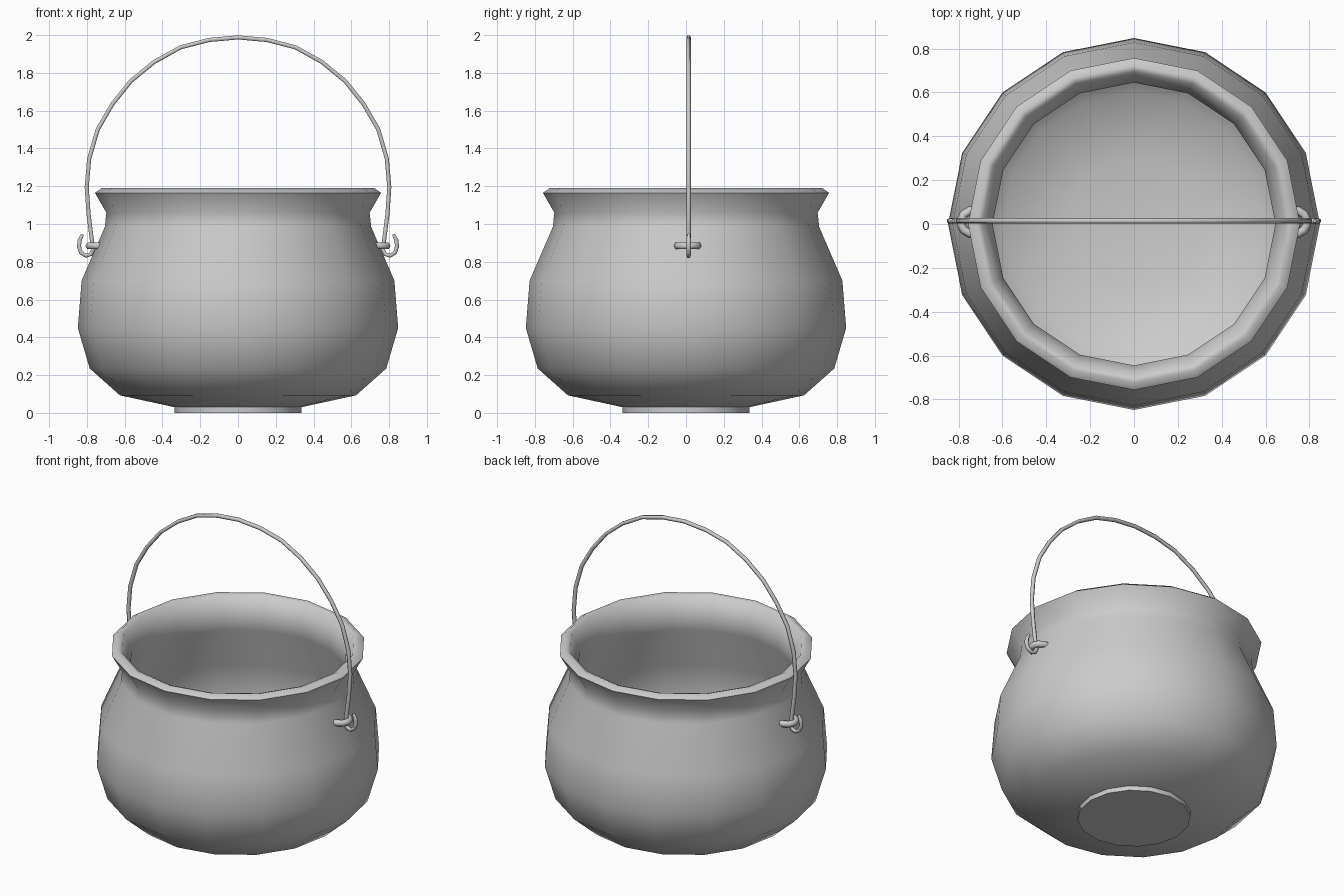
import bpy, bmesh, math

if "Cube" in bpy.data.objects:
    bpy.data.objects.remove(bpy.data.objects["Cube"])

SIDES = 16


def finish(obj, angle):
    bpy.ops.object.select_all(action='DESELECT')
    obj.select_set(True)
    bpy.context.view_layer.objects.active = obj
    bpy.ops.object.shade_smooth_by_angle(angle=math.radians(angle))


def lathe(name, profile):
    """Revolve an (r, z) profile and cap both ends."""
    bm = bmesh.new()
    rings = [[bm.verts.new((r * math.cos(2 * math.pi * i / SIDES),
                            r * math.sin(2 * math.pi * i / SIDES), z))
              for i in range(SIDES)] for r, z in profile]
    for a, b in zip(rings, rings[1:]):
        for i in range(SIDES):
            j = (i + 1) % SIDES
            bm.faces.new((a[i], a[j], b[j], b[i]))
    bm.faces.new(rings[0])
    bm.faces.new(rings[-1])
    bmesh.ops.recalc_face_normals(bm, faces=bm.faces)
    mesh = bpy.data.meshes.new(name)
    bm.to_mesh(mesh)
    bm.free()
    obj = bpy.data.objects.new(name, mesh)
    bpy.context.collection.objects.link(obj)
    finish(obj, 65)
    return obj


def tube(name, points, radius):
    """Sweep a round section along (x, y, z, thickness) points."""
    curve = bpy.data.curves.new(name, 'CURVE')
    curve.dimensions = '3D'
    curve.bevel_depth = radius
    curve.bevel_resolution = 1
    curve.use_fill_caps = True
    spline = curve.splines.new('POLY')
    spline.points.add(len(points) - 1)
    for p, (x, y, z, t) in zip(spline.points, points):
        p.co = (x, y, z, 1)
        p.radius = t
    obj = bpy.data.objects.new(name, curve)
    bpy.context.collection.objects.link(obj)
    bpy.ops.object.select_all(action='DESELECT')
    obj.select_set(True)
    bpy.context.view_layer.objects.active = obj
    bpy.ops.object.convert(target='MESH')
    obj = bpy.context.view_layer.objects.active
    finish(obj, 70)
    return obj


# Pot: foot, belly, neck and flared rim outside, then back down inside
outer = [(0.335, 0), (0.335, 0.03), (0.625, 0.093), (0.785, 0.235),
         (0.848, 0.45), (0.828, 0.70), (0.705, 0.985), (0.697, 1.06),
         (0.757, 1.165), (0.722, 1.19)]
inner = [(0.695, 1.18), (0.645, 1.07), (0.652, 0.975), (0.775, 0.69),
         (0.796, 0.45), (0.745, 0.265), (0.60, 0.14), (0.30, 0.07)]
lathe("pot", outer + inner)

# Wire handle: half the path including the curled hook, mirrored in x
Y = 0.014
half = [(0.823, 0.945), (0.838, 0.915), (0.842, 0.88), (0.831, 0.848),
        (0.805, 0.832), (0.779, 0.840), (0.766, 0.868), (0.773, 0.91),
        (0.791, 1.05), (0.801, 1.195), (0.788, 1.345), (0.743, 1.50),
        (0.665, 1.635), (0.567, 1.757), (0.445, 1.857), (0.305, 1.935),
        (0.155, 1.974)]
path = half + [(0, 1.988)] + [(-x, z) for x, z in reversed(half)]
tube("handle", [(x, Y, z, 0.7 if i in (0, len(path) - 1) else 1)
                for i, (x, z) in enumerate(path)], 0.0125)

# Small loops on the sides that hold the handle
loop = [(0.715, -0.056), (0.750, -0.052), (0.776, -0.036), (0.788, -0.013)]
loop += [(x, -y) for x, y in reversed(loop)]
for side, s in (("left", -1), ("right", 1)):
    tube("lug_" + side, [(s * x, Y * 0.6 + y, 0.884, 1) for x, y in loop], 0.02)
